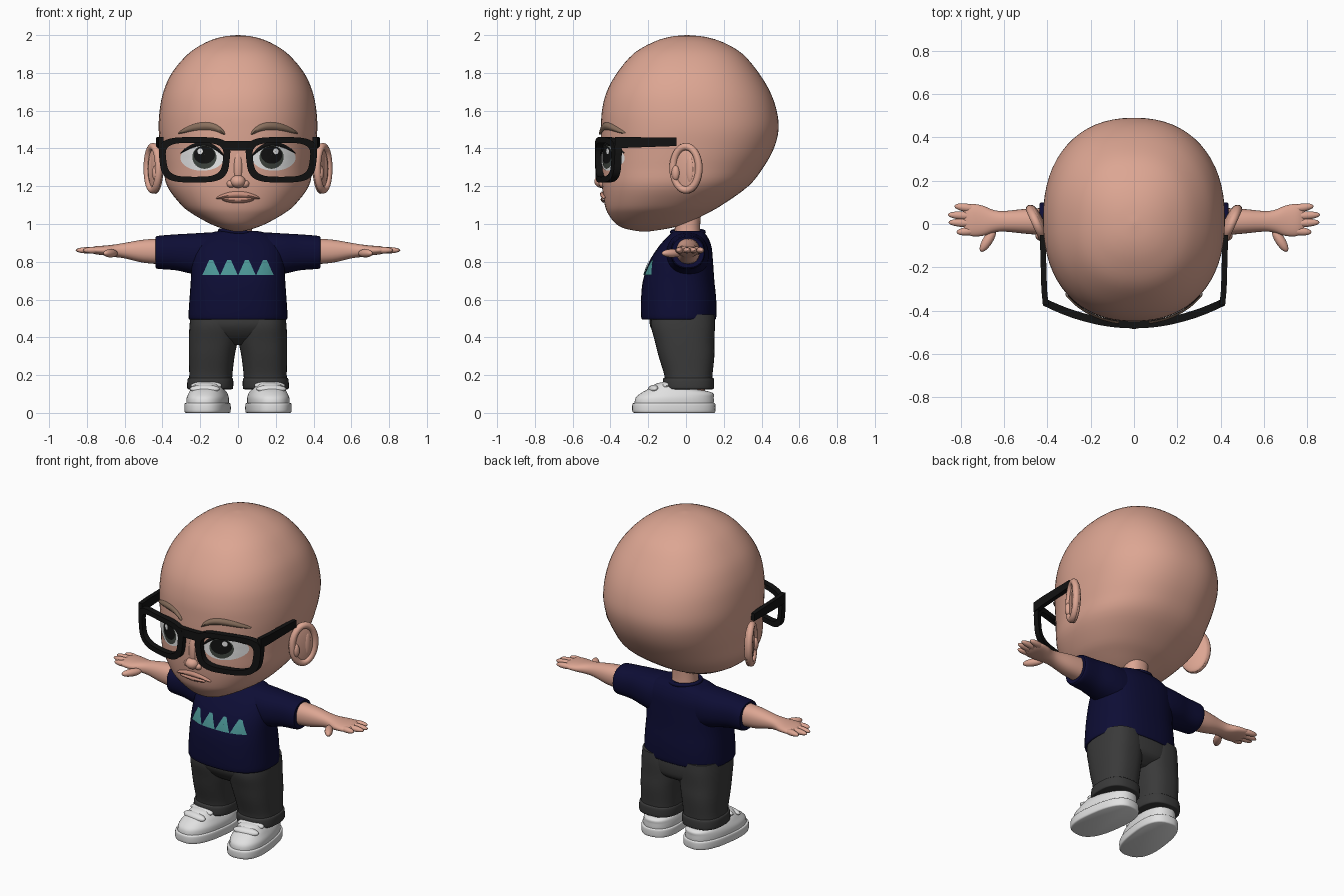
import bpy, bmesh, math
from math import sin, cos, pi, radians
from mathutils import Vector, Matrix
from mathutils.bvhtree import BVHTree

if "Cube" in bpy.data.objects:
    bpy.data.objects.remove(bpy.data.objects["Cube"])

def colour(name, *rgb):
    m = bpy.data.materials.new(name)
    m.use_nodes = True
    m.diffuse_color = (*rgb, 1)
    node = next(n for n in m.node_tree.nodes if n.type == 'BSDF_PRINCIPLED')
    node.inputs["Base Color"].default_value = (*rgb, 1)
    return m

SKIN = colour("skin", .72, .38, .29)
LIP = colour("lip", .58, .28, .21)
NAVY = colour("navy cloth", .004, .004, .035)
TEAL = colour("teal print", .07, .3, .3)
CHARCOAL = colour("charcoal cloth", .042, .042, .042)
SHOE = colour("shoe white", .75, .75, .75)
BLACK = colour("black", .006, .006, .006)
BROW = colour("brow brown", .25, .16, .11)
WHITE = colour("eye white", .8, .8, .8)
IRIS = colour("iris", .05, .06, .05)

def make(name, bm, mat, mirror=False, sheet=False):
    """Turn a bmesh into a smooth object, optionally mirrored across x."""
    bmesh.ops.recalc_face_normals(bm, faces=bm.faces)
    if sheet and sum(f.normal.y for f in bm.faces) > 0:
        bmesh.ops.reverse_faces(bm, faces=bm.faces)
    me = bpy.data.meshes.new(name)
    bm.to_mesh(me)
    bm.free()
    me.materials.append(mat)
    me.shade_smooth()
    me.set_sharp_from_angle(angle=radians(45))
    ob = bpy.data.objects.new(name, me)
    bpy.context.scene.collection.objects.link(ob)
    if mirror:
        ob.modifiers.new("Mirror", 'MIRROR').use_mirror_merge = False
    return ob

def skin(bm, loops, wrap=False, closed=True, caps=False, frame=Matrix()):
    """Bridge equal-length loops of points with quads."""
    rows = [[bm.verts.new(frame @ Vector(p)) for p in lp] for lp in loops]
    n = len(rows[0])
    for i in range(len(rows) if wrap else len(rows) - 1):
        a, b = rows[i], rows[(i + 1) % len(rows)]
        for j in range(n if closed else n - 1):
            bm.faces.new((a[j], a[(j + 1) % n], b[(j + 1) % n], b[j]))
    if caps:
        bm.faces.new(rows[0])
        bm.faces.new(rows[-1])

def sup(count, n=2.0):
    """Points round a unit superellipse."""
    turns = [(cos(2 * pi * i / count), sin(2 * pi * i / count)) for i in range(count)]
    return [(math.copysign(abs(c) ** (2 / n), c), math.copysign(abs(s) ** (2 / n), s)) for c, s in turns]

def loft(bm, rings, axis='z', n=2.25, segs=40, frame=Matrix()):
    """Smooth loft; each ring is (position, a_min, a_max, b_min, b_max)."""
    R, fine = [Vector(r) for r in rings], []
    for i in range(len(R) - 1):
        p0, p1, p2, p3 = R[max(i - 1, 0)], R[i], R[i + 1], R[min(i + 2, len(R) - 1)]
        for t in (0, .25, .5, .75):
            fine.append(p1 + (p2 - p0) * (t / 2) + (p0 * 2 - p1 * 5 + p2 * 4 - p3) * (t * t / 2)
                        + (p1 * 3 - p0 - p2 * 3 + p3) * (t ** 3 / 2))
    loops = []
    for t, a0, a1, b0, b1 in fine + R[-1:]:
        ab = [((a0 + a1 + u * (a1 - a0)) / 2, (b0 + b1 + v * (b1 - b0)) / 2) for u, v in sup(segs, n)]
        loops.append([(a, b, t) if axis == 'z' else (t, a, b) for a, b in ab])
    skin(bm, loops, caps=True, frame=frame)

def part(name, mat, rings, mirror=False, **options):
    bm = bmesh.new()
    loft(bm, rings, **options)
    return make(name, bm, mat, mirror)

def blob(bm, centre, radii, rot=Matrix()):
    m = Matrix.Translation(centre) @ rot @ Matrix.Diagonal((*radii, 1))
    bmesh.ops.create_uvsphere(bm, u_segments=24, v_segments=14, radius=1, matrix=m)

def torus(bm, ry, rz, r, frame):
    """Oval ring in the local yz plane."""
    skin(bm, [[(r * s, (ry + r * c) * u, (rz + r * c) * v) for u, v in sup(36)] for c, s in sup(10)],
         wrap=True, frame=frame)

def surface(ob):
    """Function giving the front of an object at (x, z), moved forward by h."""
    me = ob.data
    tree = BVHTree.FromPolygons([v.co for v in me.vertices], [p.vertices for p in me.polygons])
    return lambda x, z, h: (x, tree.ray_cast(Vector((x, -2, z)), Vector((0, 1, 0)))[0].y - h, z)

def plate(bm, on, pts, h):
    """Thin patch following a surface, from a star-shaped outline."""
    c = sum((Vector(p) for p in pts), Vector((0, 0))) / len(pts)
    skin(bm, [[on(*(c + (Vector(p) - c) * s), h) for p in pts] for s in (1, .75, .5, .25, .02)])

def stroke(bm, on, ends, width, height):
    """Tapered raised stroke along a quadratic curve."""
    p0, p1, p2 = (Vector(p) for p in ends)
    rows = []
    for i in range(17):
        t = i / 16
        p = p0 * (1 - t) ** 2 + p1 * 2 * t * (1 - t) + p2 * t * t
        d = ((p1 - p0) * (1 - t) + (p2 - p1) * t).normalized()
        w = width * (.15 + .85 * max(sin(pi * t), 0) ** .6)
        rows.append([on(p.x - d.y * w * j, p.y + d.x * w * j, .003 + height * (1 - j * j)) for j in (-1, -.5, 0, .5, 1)])
    skin(bm, rows, closed=False)

# Head: (height, half width, front, back)
head = part("head", SKIN, [(z, -w, w, f, b) for z, w, f, b in (
    (.96, .02, -.24, -.2), (.975, .08, -.32, -.1), (1, .145, -.37, 0), (1.05, .235, -.41, .1),
    (1.1, .3, -.43, .19), (1.2, .375, -.445, .33), (1.3, .395, -.45, .41), (1.4, .41, -.45, .465),
    (1.5, .42, -.45, .49), (1.6, .415, -.445, .48), (1.7, .395, -.42, .445), (1.8, .35, -.365, .385),
    (1.9, .265, -.28, .3), (1.96, .173, -.18, .2), (1.99, .088, -.09, .105), (2, .005, 0, .01))], segs=64)
face = surface(head)

# Nose
bm = bmesh.new()
blob(bm, (0, -.445, 1.225), (.04, .04, .034))
blob(bm, (0, -.43, 1.3), (.028, .03, .1))
for s in (-1, 1):
    blob(bm, (s * .036, -.435, 1.213), (.025, .026, .022))
make("nose", bm, SKIN)

# Lips, lashes and brows
for name, mat, ends, width, height, mirror in (
        ("upper_lip", LIP, ((-.115, 1.135), (0, 1.175), (.115, 1.135)), .018, .014, False),
        ("lower_lip", LIP, ((-.085, 1.13), (0, 1.125), (.085, 1.13)), .017, .014, False),
        ("upper_lashes", BLACK, ((.075, 1.36), (.17, 1.48), (.305, 1.375)), .011, .006, True),
        ("eyebrows", BROW, ((.07, 1.475), (.15, 1.56), (.315, 1.48)), .02, .012, True)):
    bm = bmesh.new()
    stroke(bm, face, ends, width, height)
    make(name, bm, mat, mirror, sheet=True)

# Eyes
for name, mat, x, z, rx, rz, h in (
        ("eye_whites", WHITE, .19, 1.35, .115, .068, .003), ("irises", IRIS, .178, 1.354, .064, .062, .005),
        ("pupils", BLACK, .178, 1.366, .056, .047, .007), ("eye_glints", WHITE, .2, 1.385, .014, .016, .009)):
    bm = bmesh.new()
    plate(bm, face, [(x + rx * u, z + rz * v) for u, v in sup(32)], h)
    make(name, bm, mat, True, sheet=True)

# Ears
bm = bmesh.new()
turn = Matrix.Rotation(radians(-24), 4, 'Z')
blob(bm, (.438, .005, 1.29), (.024, .09, .13), turn)
torus(bm, .075, .115, .02, Matrix.Translation((.45, 0, 1.295)) @ turn)
blob(bm, (.435, -.055, 1.27), (.02, .022, .04), turn)
blob(bm, (.462, .02, 1.29), (.012, .022, .07), turn)
make("ears", bm, SKIN, True)

# Glasses: curved rims, bridge and side arms
def on_curve(x, z, dy):
    return x, -.47 + .6 * x * x + dy, z

bm = bmesh.new()
skin(bm, [[on_curve(.23 + rx * u * (1 + .07 * v), 1.34 + rz * v, dy) for u, v in sup(48, 3.6)]
          for rx, rz, dy in ((.186, .12, -.012), (.15, .09, -.012), (.15, .09, .025), (.186, .12, .025))], wrap=True)
make("glasses_rims", bm, BLACK, True)
bm = bmesh.new()
skin(bm, [[on_curve(x, z, dy) for dy, z in ((-.012, 1.39), (.025, 1.39), (.025, 1.44), (-.012, 1.44))]
          for x in (-.07, -.035, 0, .035, .07)], caps=True)
make("glasses_bridge", bm, BLACK)
bm = bmesh.new()
skin(bm, [[(x + dx * .013, y, z + dz * h) for dx, dz in ((-1, -1), (1, -1), (1, 1), (-1, 1))]
          for y, x, z, h in ((-.375, .408, 1.43, .03), (-.3, .415, 1.432, .028), (-.05, .422, 1.435, .022))], caps=True)
make("glasses_arms", bm, BLACK, True)

# Neck and shirt
part("neck", SKIN, [(.88, -.09, .09, -.07, .09), (.96, -.075, .075, -.06, .075), (1.08, -.075, .075, -.06, .08)])
body = part("shirt_body", NAVY, [(z, -w, w, f, b) for z, w, f, b in (
    (.495, .25, -.225, .15), (.505, .262, -.237, .16), (.6, .257, -.238, .16), (.7, .25, -.228, .15),
    (.8, .247, -.195, .143), (.88, .235, -.145, .135), (.93, .195, -.1, .115), (.955, .14, -.075, .095),
    (.963, .1, -.06, .08))], n=2.5)
part("shirt_sleeves", NAVY, [
    (.05, -.1, .11, .74, .955), (.15, -.105, .12, .715, .955), (.24, -.1, .115, .735, .95),
    (.33, -.085, .1, .755, .945), (.425, -.08, .1, .763, .937), (.435, -.07, .09, .775, .927)], True, axis='x')
bm = bmesh.new()
torus(bm, .083, .095, .012, Matrix.Translation((0, .01, .957)) @ Matrix.Rotation(radians(95), 4, 'Y'))
make("shirt_collar", bm, NAVY)

# Row of printed triangles
chest = surface(body)
bm = bmesh.new()
for i in range(4):
    corners = [Vector((.095 * (i - 1.5) + dx, z)) for dx, z in ((-.046, .73), (.046, .73), (.01, .81), (-.01, .81))]
    plate(bm, chest, [corners[k].lerp(corners[(k + 1) % 4], t / 5) for k in range(4) for t in range(5)], .006)
make("shirt_triangles", bm, TEAL, sheet=True)

# Arms and hands
bm = bmesh.new()
loft(bm, [(.38, -.055, .075, .785, .925), (.5, -.045, .07, .795, .917), (.6, -.035, .06, .818, .9),
          (.65, -.04, .065, .825, .892), (.7, -.055, .085, .833, .886), (.755, -.055, .092, .84, .882),
          (.785, -.03, .07, .85, .872)], axis='x', segs=28)
for y0, x1, y1 in ((.068, .83, .083), (.035, .86, .043), (.002, .857, .008), (-.03, .82, -.038)):
    blob(bm, ((.72 + x1) / 2, (y0 + y1) / 2, .861), ((x1 - .72) / 2, .019, .017),
         Matrix.Rotation(math.atan2(y1 - y0, x1 - .72), 4, 'Z'))
blob(bm, (.675, -.075, .845), (.062, .023, .022), Matrix.Rotation(radians(-58), 4, 'Z'))
make("arms", bm, SKIN, True)

# Trousers
part("trouser_hips", CHARCOAL, [(.36, -.07, .07, -.09, .08), (.4, -.2, .2, -.15, .14),
                                (.46, -.252, .252, -.19, .153), (.52, -.25, .25, -.19, .15)], n=2.5)
part("trouser_legs", CHARCOAL, [
    (.15, .03, .262, -.112, .138), (.2, .03, .258, -.115, .14), (.3, .018, .26, -.145, .15),
    (.38, .003, .26, -.165, .15), (.46, 0, .257, -.185, .153), (.52, .01, .25, -.18, .15)], True, n=2.5)
part("trouser_cuffs", CHARCOAL, [(.125, .035, .26, -.11, .14), (.132, .026, .269, -.122, .148),
                                 (.178, .026, .267, -.122, .148), (.186, .035, .258, -.112, .14)], True, n=2.5)

# Ankles and shoes, toes turned out
part("ankles", SKIN, [(.06, .085, .205, -.04, .1), (.16, .085, .205, -.05, .1)], True)
turn = Matrix.Rotation(radians(8), 4, 'Z')
yaw = Matrix.Translation((.152, 0, 0)) @ turn
part("shoe_soles", SHOE, [(0, -.108, .108, -.275, .148), (.008, -.115, .115, -.285, .155),
                          (.045, -.115, .115, -.285, .155), (.052, -.109, .109, -.278, .148)], True, n=2.6, frame=yaw)
part("shoe_uppers", SHOE, [
    (.045, -.107, .107, -.275, .147), (.08, -.106, .106, -.268, .147), (.108, -.096, .096, -.235, .138),
    (.13, -.082, .082, -.195, .04), (.152, -.06, .06, -.165, -.03), (.16, -.03, .03, -.14, -.06)], True, n=2.4, frame=yaw)
bm = bmesh.new()
for y, z, w in ((-.175, .127, .08), (-.115, .145, .083)):
    blob(bm, yaw @ Vector((0, y, z)), (w, .028, .021), turn @ Matrix.Rotation(radians(20), 4, 'X'))
make("shoe_straps", bm, SHOE, True)
